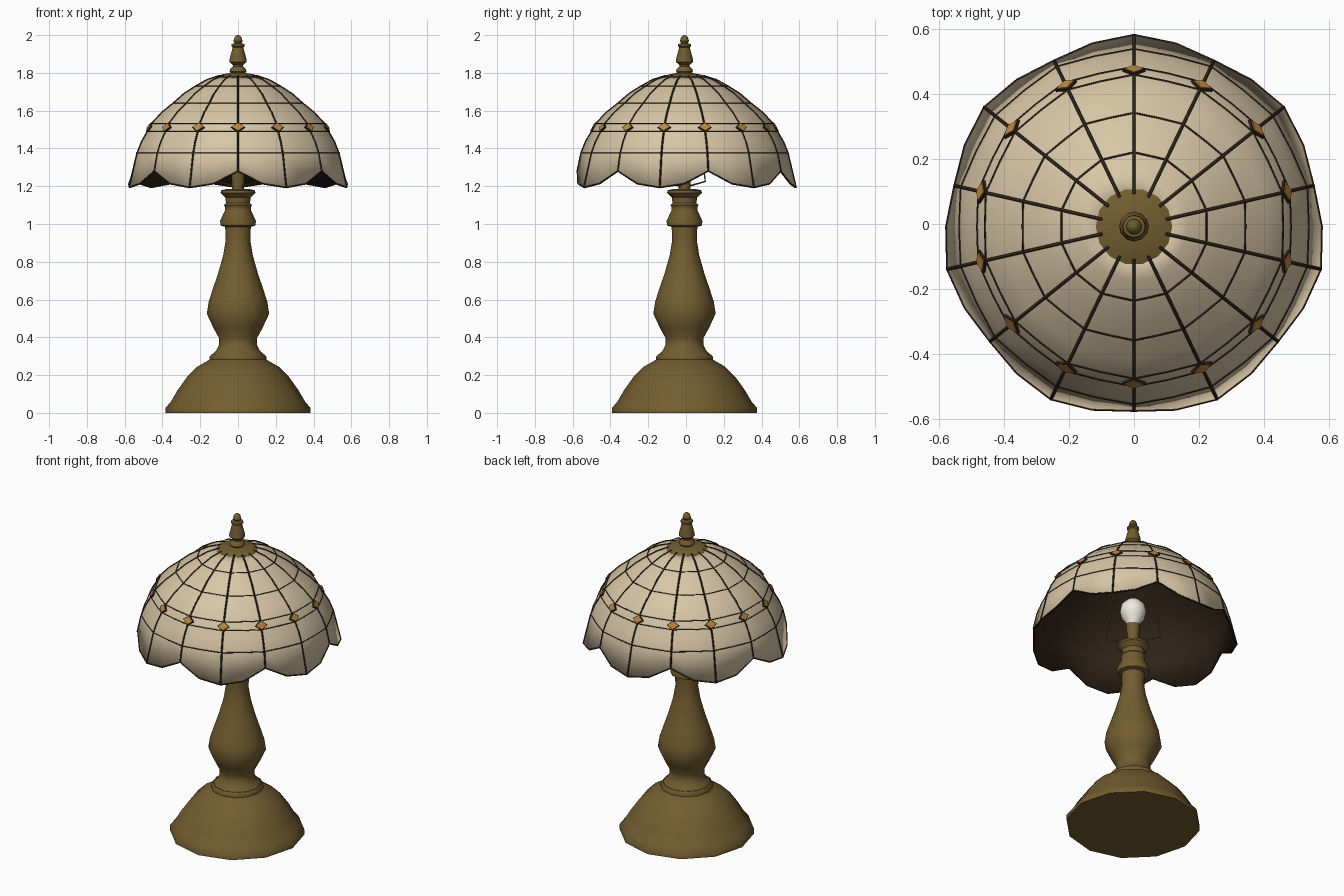
import bpy, bmesh, math
from mathutils import Vector

if "Cube" in bpy.data.objects:
    bpy.data.objects.remove(bpy.data.objects["Cube"])

AXIS_Y = -0.008   # the lamp axis sits slightly forward of the bounding centre
N = 28            # 14 panels, each split in two


def material(name, rgb):
    m = bpy.data.materials.new(name)
    m.diffuse_color = (*rgb, 1)
    m.use_nodes = True
    m.node_tree.nodes["Principled BSDF"].inputs["Base Color"].default_value = m.diffuse_color
    return m


BRASS = material("aged_brass", (0.17, 0.11, 0.03))
CREAM = material("cream_glass", (0.68, 0.56, 0.38))
DARK = material("dark_lead", (0.03, 0.018, 0.01))
AMBER = material("amber_glass", (0.50, 0.24, 0.05))
WHITE = material("white_bulb", (0.85, 0.82, 0.76))


def make_object(name, bm, mats, angle=None):
    me = bpy.data.meshes.new(name)
    bm.to_mesh(me)
    bm.free()
    for m in mats:
        me.materials.append(m)
    ob = bpy.data.objects.new(name, me)
    bpy.context.collection.objects.link(ob)
    ob.location.y = AXIS_Y
    if angle:
        bpy.ops.object.select_all(action='DESELECT')
        ob.select_set(True)
        bpy.context.view_layer.objects.active = ob
        bpy.ops.object.shade_smooth_by_angle(angle=math.radians(angle))
    return ob


def lathe(name, profile, sides, mat, angle=40):
    bm = bmesh.new()
    rings = []
    for r, z in profile:
        rings.append([bm.verts.new((r * math.cos(math.tau * k / sides),
                                    r * math.sin(math.tau * k / sides), z))
                      for k in range(sides)])
    for a, b in zip(rings, rings[1:]):
        for k in range(sides):
            n = (k + 1) % sides
            bm.faces.new((a[k], a[n], b[n], b[k]))
    bm.faces.new(rings[0][::-1])
    bm.faces.new(rings[-1])
    return make_object(name, bm, [mat], angle)


def wires(name, paths, radius, mat):
    """Sweep a thin wire along each (points, closed) path."""
    cu = bpy.data.curves.new(name, 'CURVE')
    cu.dimensions = '3D'
    cu.bevel_depth = radius
    cu.bevel_resolution = 0
    cu.use_fill_caps = True
    for pts, closed in paths:
        sp = cu.splines.new('POLY')
        sp.points.add(len(pts) - 1)
        for p, co in zip(sp.points, pts):
            p.co = (*co, 1)
        sp.use_cyclic_u = closed
    cu.materials.append(mat)
    ob = bpy.data.objects.new(name, cu)
    bpy.context.collection.objects.link(ob)
    ob.location.y = AXIS_Y
    bpy.ops.object.select_all(action='DESELECT')
    ob.select_set(True)
    bpy.context.view_layer.objects.active = ob
    bpy.ops.object.convert(target='MESH')


# Turned base and column
lathe("base", [(0.385, 0), (0.385, 0.025), (0.355, 0.06), (0.32, 0.12), (0.27, 0.19),
               (0.215, 0.245), (0.15, 0.282), (0.15, 0.298), (0.14, 0.31)], 12, BRASS)
lathe("column", [(0.14, 0.305), (0.115, 0.33), (0.1, 0.36), (0.1, 0.395), (0.13, 0.45),
                 (0.165, 0.525), (0.155, 0.59), (0.132, 0.66), (0.105, 0.74), (0.078, 0.835),
                 (0.065, 0.915), (0.068, 0.985), (0.092, 0.992), (0.095, 1.015),
                 (0.07, 1.07), (0.068, 1.09), (0.075, 1.1), (0.064, 1.11), (0.066, 1.14),
                 (0.092, 1.165), (0.09, 1.178), (0.06, 1.185)], 12, BRASS)

# Socket and bulb
lathe("socket", [(0.03, 1.18), (0.035, 1.25), (0.042, 1.31)], 12, BRASS)
lathe("bulb", [(0.032, 1.30), (0.04, 1.325), (0.066, 1.36), (0.075, 1.40), (0.068, 1.438),
               (0.042, 1.466), (0.012, 1.477)], 16, WHITE, 60)

# Wire harp running diagonally under the shade
harp = [(0.03, 1.2), (0.155, 1.225), (0.10, 1.62), (0.03, 1.77)]
d = math.sqrt(0.5)
wires("harp", [([(s * r * d, -s * r * d, z) for r, z in harp], False) for s in (-1, 1)],
      0.005, BRASS)

# Shade: rows run from the cap to the scalloped rim
ROWS = [(0.10, 1.785), (0.168, 1.763), (0.228, 1.73), (0.292, 1.69), (0.35, 1.64),
        (0.413, 1.59), (0.468, 1.532), (0.492, 1.488), (0.523, 1.435), (0.547, 1.375)]
RIM = [(0.567, 1.28), (0.578, 1.213), (0.59, 1.193), (0.578, 1.213)]  # peak, mid, dip, mid


def shade_point(j, k, push=0.0):
    a = -math.pi / 2 + math.tau * k / N
    if j < len(ROWS):
        r, z = ROWS[j]
        if k % 2:
            r *= math.cos(math.tau / N) + 0.001 * j
    else:
        r, z = RIM[k % 4]
    r += push
    return Vector((r * math.cos(a), r * math.sin(a), z + push * 0.5))


bm = bmesh.new()
grid = [[bm.verts.new(shade_point(j, k)) for k in range(N)] for j in range(len(ROWS) + 1)]
for a, b in zip(grid, grid[1:]):
    for k in range(N):
        n = (k + 1) % N
        bm.faces.new((a[k], b[k], b[n], a[n]))
shade = make_object("shade", bm, [CREAM, DARK], 35)
sol = shade.modifiers.new("thickness", 'SOLIDIFY')
sol.thickness = 0.008
sol.offset = -1
sol.material_offset = 1
sol.material_offset_rim = 1

# Lead strips between the glass panes
wires("lead_ribs", [([shade_point(j, k) for j in range(len(ROWS) + 1)], False)
                    for k in range(0, N, 2)], 0.005, DARK)
wires("lead_rings", [([shade_point(j, k) for k in range(N)], True)
                     for j in (2, 4, 6, 7, 9)], 0.0035, DARK)
wires("lead_rim", [([shade_point(len(ROWS), k) for k in range(N)], True)], 0.004, DARK)


# Amber diamonds on every rib, each over a slightly larger lead backing
def diamonds(name, half_w, half_h, push, mat):
    bm = bmesh.new()
    for k in range(0, N, 2):
        top, low = shade_point(6, k), shade_point(7, k)
        down = (low - top).normalized()
        a = -math.pi / 2 + math.tau * k / N
        side = Vector((-math.sin(a), math.cos(a), 0))
        out = down.cross(side)
        if out.z < 0:
            out = -out
        c = (top + low) / 2
        ring = [-down * half_h, -side * half_w, down * half_h, side * half_w]
        front = [bm.verts.new(c + v + out * push) for v in ring]
        back = [bm.verts.new(c + v - out * 0.002) for v in ring]
        bm.faces.new(front)
        bm.faces.new(back[::-1])
        for i in range(4):
            n = (i + 1) % 4
            bm.faces.new((front[n], front[i], back[i], back[n]))
    bmesh.ops.recalc_face_normals(bm, faces=bm.faces)
    make_object(name, bm, [mat])


diamonds("diamond_leads", 0.036, 0.029, 0.006, DARK)
diamonds("amber_diamonds", 0.030, 0.023, 0.009, AMBER)

# Cap and finial
lathe("shade_cap", [(0.118, 1.772), (0.118, 1.78), (0.085, 1.792), (0.04, 1.80)], 14, BRASS)
lathe("finial", [(0.035, 1.795), (0.045, 1.808), (0.042, 1.82), (0.027, 1.835), (0.028, 1.843),
                 (0.046, 1.858), (0.044, 1.875), (0.028, 1.935), (0.036, 1.942), (0.034, 1.952),
                 (0.018, 1.957), (0.024, 1.968), (0.018, 1.99), (0.005, 2.0)], 12, BRASS)
